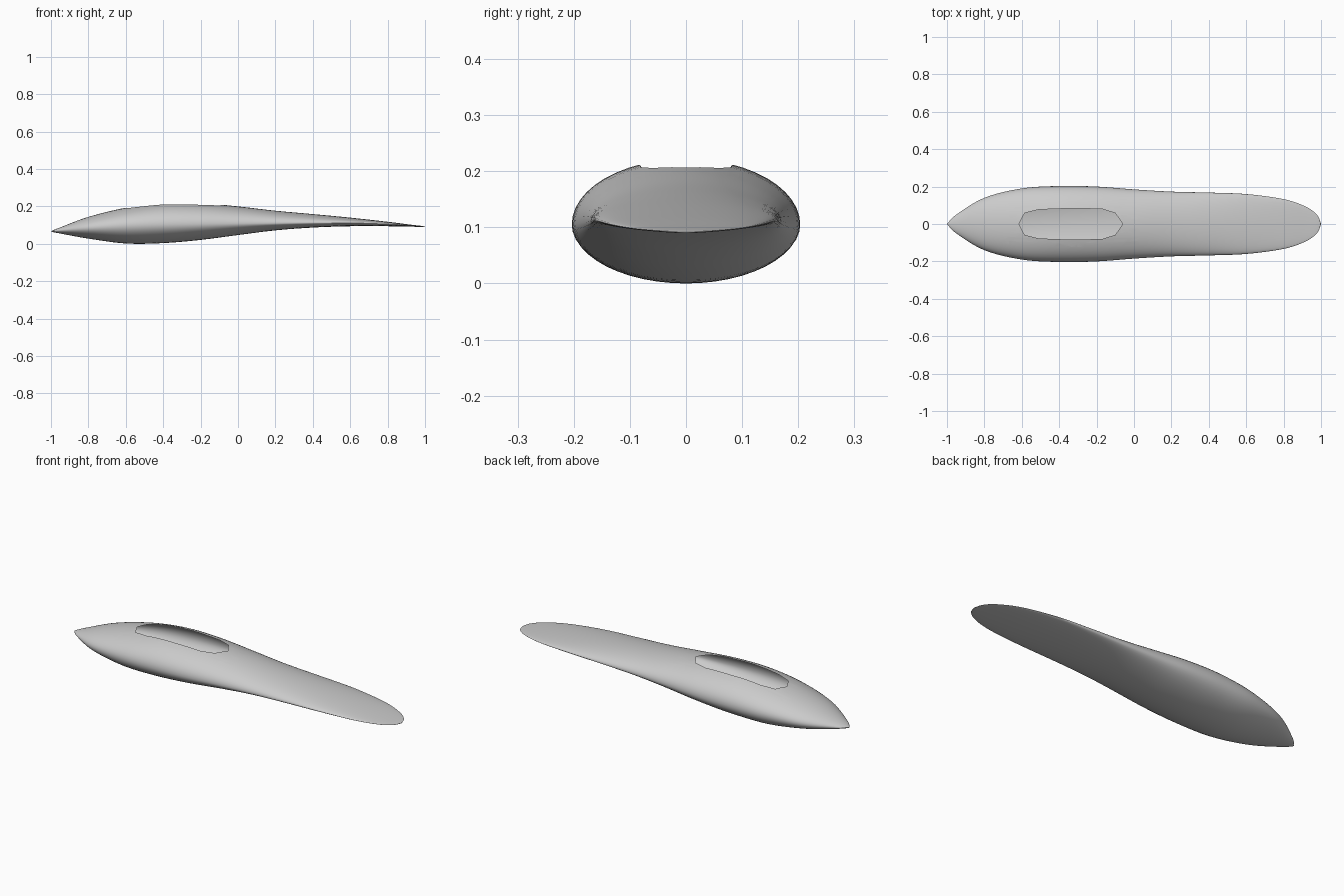
import bpy, bmesh, math
from mathutils import Vector

cube = bpy.data.objects.get("Cube")
if cube:
    bpy.data.objects.remove(cube, do_unlink=True)

# Hull stations: x, half width, deck height, widest height, keel height
STATIONS = [Vector(s) for s in (
    (-1.0, 0.0, 0.068, 0.067, 0.065),
    (-0.95, 0.05, 0.088, 0.072, 0.055),
    (-0.8, 0.14, 0.144, 0.085, 0.028),
    (-0.6, 0.19, 0.193, 0.098, 0.002),
    (-0.4, 0.203, 0.22, 0.104, 0.004),
    (-0.2, 0.2, 0.218, 0.106, 0.021),
    (0.0, 0.185, 0.2, 0.108, 0.047),
    (0.2, 0.173, 0.177, 0.11, 0.072),
    (0.4, 0.168, 0.159, 0.112, 0.087),
    (0.6, 0.16, 0.14, 0.112, 0.094),
    (0.8, 0.133, 0.118, 0.105, 0.094),
    (0.92, 0.092, 0.103, 0.098, 0.092),
    (0.98, 0.047, 0.096, 0.094, 0.09),
    (1.0, 0.0, 0.092, 0.091, 0.09))]
STEPS, SIDES = 6, 48


def smooth_stations(points):
    """Catmull-Rom interpolation through the hull stations."""
    result = []
    last = len(points) - 1
    for i in range(last):
        b, c = points[i], points[i + 1]
        a = points[i - 1] if i else b * 2 - c
        d = points[i + 2] if i + 2 <= last else c * 2 - b
        for k in range(STEPS):
            t = k / STEPS
            result.append((b * 2 + (c - a) * t + (a * 2 - b * 5 + c * 4 - d) * t**2
                           + (b * 3 - a - c * 3 + d) * t**3) / 2)
    return result + [points[last]]


# Hull skin lofted from half-ellipse deck and keel sections
bm = bmesh.new()
rings = []
stations = smooth_stations(STATIONS)
for x, w, top, mid, low in stations[1:-1]:
    ring = []
    for j in range(SIDES):
        a = math.tau * j / SIDES
        rise = top - mid if math.sin(a) > 0 else mid - low
        ring.append(bm.verts.new((x, w * math.cos(a), mid + rise * math.sin(a))))
    rings.append(ring)
for r, s in zip(rings, rings[1:]):
    for j in range(SIDES):
        k = (j + 1) % SIDES
        bm.faces.new((r[j], r[k], s[k], s[j]))
for ring, end in ((rings[0], stations[0]), (rings[-1], stations[-1])):
    tip = bm.verts.new((end[0], 0, end[3]))
    for j in range(SIDES):
        bm.faces.new((tip, ring[j], ring[(j + 1) % SIDES]))
bmesh.ops.recalc_face_normals(bm, faces=bm.faces)

# Cockpit opening: cut its outline into the deck and remove the inside
half = [(-0.615, 0.0), (-0.585, 0.058), (-0.51, 0.077), (-0.33, 0.084),
        (-0.17, 0.08), (-0.1, 0.058), (-0.06, 0.0)]
outline = [Vector((x, y, 0)) for x, y in half]
outline += [Vector((x, -y, 0)) for x, y in half[-2:0:-1]]
edges = []
for p, q in zip(outline, outline[1:] + outline[:1]):
    edges.append((p, Vector((p.y - q.y, q.x - p.x, 0)).normalized()))


def near_cockpit(face):
    c = face.calc_center_median()
    return c.z > 0.12 and abs(c.y) < 0.12 and -0.68 < c.x < 0.0


for point, normal in edges:
    faces = [f for f in bm.faces if near_cockpit(f)]
    geom = faces + list({e for f in faces for e in f.edges}) + list({v for f in faces for v in f.verts})
    bmesh.ops.bisect_plane(bm, geom=geom, dist=1e-5, plane_co=point, plane_no=normal)
inside = [f for f in bm.faces if near_cockpit(f) and
          all((f.calc_center_median() - p).dot(n) < 0 for p, n in edges)]
bmesh.ops.delete(bm, geom=inside, context='FACES')

mesh = bpy.data.meshes.new("hull")
bm.to_mesh(mesh)
bm.free()
hull = bpy.data.objects.new("hull", mesh)
bpy.context.collection.objects.link(hull)

# Plain grey finish
grey = bpy.data.materials.new("light grey")
grey.use_nodes = True
grey.diffuse_color = (0.6, 0.6, 0.6, 1)
grey.node_tree.nodes["Principled BSDF"].inputs["Base Color"].default_value = (0.6, 0.6, 0.6, 1)
mesh.materials.append(grey)

bpy.context.view_layer.objects.active = hull
hull.select_set(True)
bpy.ops.object.shade_smooth_by_angle(angle=math.radians(50))
